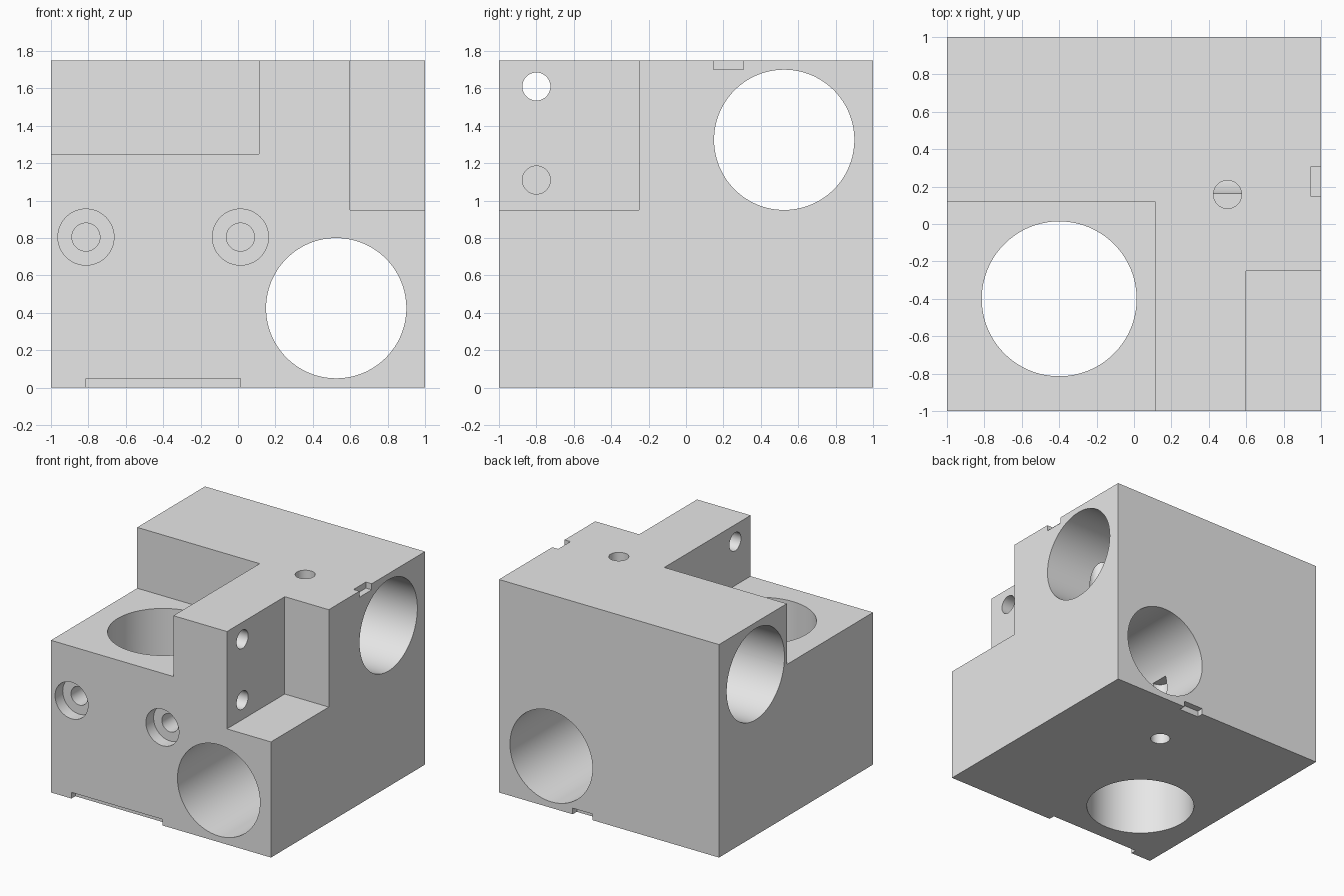
import bpy
import math
from mathutils import Vector

default = bpy.data.objects.get("Cube")
if default:
    bpy.data.objects.remove(default, do_unlink=True)

grey = bpy.data.materials.new("plain_grey")
grey.use_nodes = True
colour = (0.8, 0.8, 0.8, 1)
grey.diffuse_color = colour
for node in grey.node_tree.nodes:
    if node.type == "BSDF_PRINCIPLED":
        node.inputs["Base Color"].default_value = colour


def box(name, low, high):
    """Box between two opposite corners."""
    low, high = Vector(low), Vector(high)
    bpy.ops.mesh.primitive_cube_add(size=1, location=(low + high) / 2)
    obj = bpy.context.object
    obj.name = name
    obj.scale = high - low
    bpy.ops.object.transform_apply(location=True, rotation=True, scale=True)
    return obj


def rod(name, start, end, radius, sides=48):
    """Cylinder from one point to another."""
    start, end = Vector(start), Vector(end)
    axis = end - start
    bpy.ops.mesh.primitive_cylinder_add(
        vertices=sides, radius=radius, depth=axis.length, location=(start + end) / 2,
        rotation=axis.to_track_quat("Z", "Y").to_euler())
    obj = bpy.context.object
    obj.name = name
    bpy.ops.object.transform_apply(location=True, rotation=True, scale=True)
    return obj


def cut(target, cutter):
    """Subtract the cutter, then remove it."""
    cutter.hide_render = True
    bpy.context.view_layer.objects.active = target
    mod = target.modifiers.new("cut", "BOOLEAN")
    mod.operation = "DIFFERENCE"
    mod.solver = "EXACT"
    mod.object = cutter
    bpy.ops.object.modifier_apply(modifier=mod.name)
    bpy.data.objects.remove(cutter, do_unlink=True)


OUT = 1.2   # safely outside the block
TOP = 1.75
SCREW = 0.075
block = box("clamp_block", (-1, -1, 0), (1, 1, TOP))

# Stepped corners
cut(block, box("left_step", (-OUT, -OUT, 1.25), (0.113, 0.12, 2)))
cut(block, box("right_step", (0.6, -OUT, 0.95), (OUT, -0.25, 2)))

# Three large bores, one along each axis
cut(block, rod("depth_bore", (0.525, -OUT, 0.425), (0.525, OUT, 0.425), 0.375, 128))
cut(block, rod("cross_bore", (-OUT, 0.525, 1.325), (OUT, 0.525, 1.325), 0.375, 128))
cut(block, rod("upright_bore", (-0.4, -0.4, -0.2), (-0.4, -0.4, 2), 0.414, 128))

# Counterbored screw holes in the front
for x in (-0.813, 0.013):
    cut(block, rod("counterbore", (x, -OUT, 0.805), (x, -0.9, 0.805), 0.15, 64))
    cut(block, rod("front_screw", (x, -OUT, 0.805), (x, 0.1, 0.805), SCREW))

# Screw holes in the right step, the top and the underside
for z in (1.61, 1.11):
    cut(block, rod("step_screw", (0.8, -0.8, z), (0, -0.8, z), SCREW))
cut(block, rod("top_screw", (0.5, 0.158, 2), (0.5, 0.158, 1.227), SCREW))
cut(block, rod("base_screw", (0.155, 0.5, -0.2), (0.155, 0.5, 0.525), SCREW))

# Shallow edge notches
cut(block, box("top_notch", (0.947, 0.148, 1.7), (OUT, 0.308, 2)))
cut(block, box("front_notch", (-0.814, -OUT, -0.2), (0.013, -0.95, 0.05)))
cut(block, box("back_notch", (0.15, 0.947, -0.2), (0.33, OUT, 0.05)))

# Finish
block.data.materials.clear()
block.data.materials.append(grey)
for face in block.data.polygons:
    face.material_index = 0
bpy.ops.object.select_all(action="DESELECT")
block.select_set(True)
bpy.context.view_layer.objects.active = block
bpy.ops.object.shade_smooth_by_angle(angle=math.radians(30))
